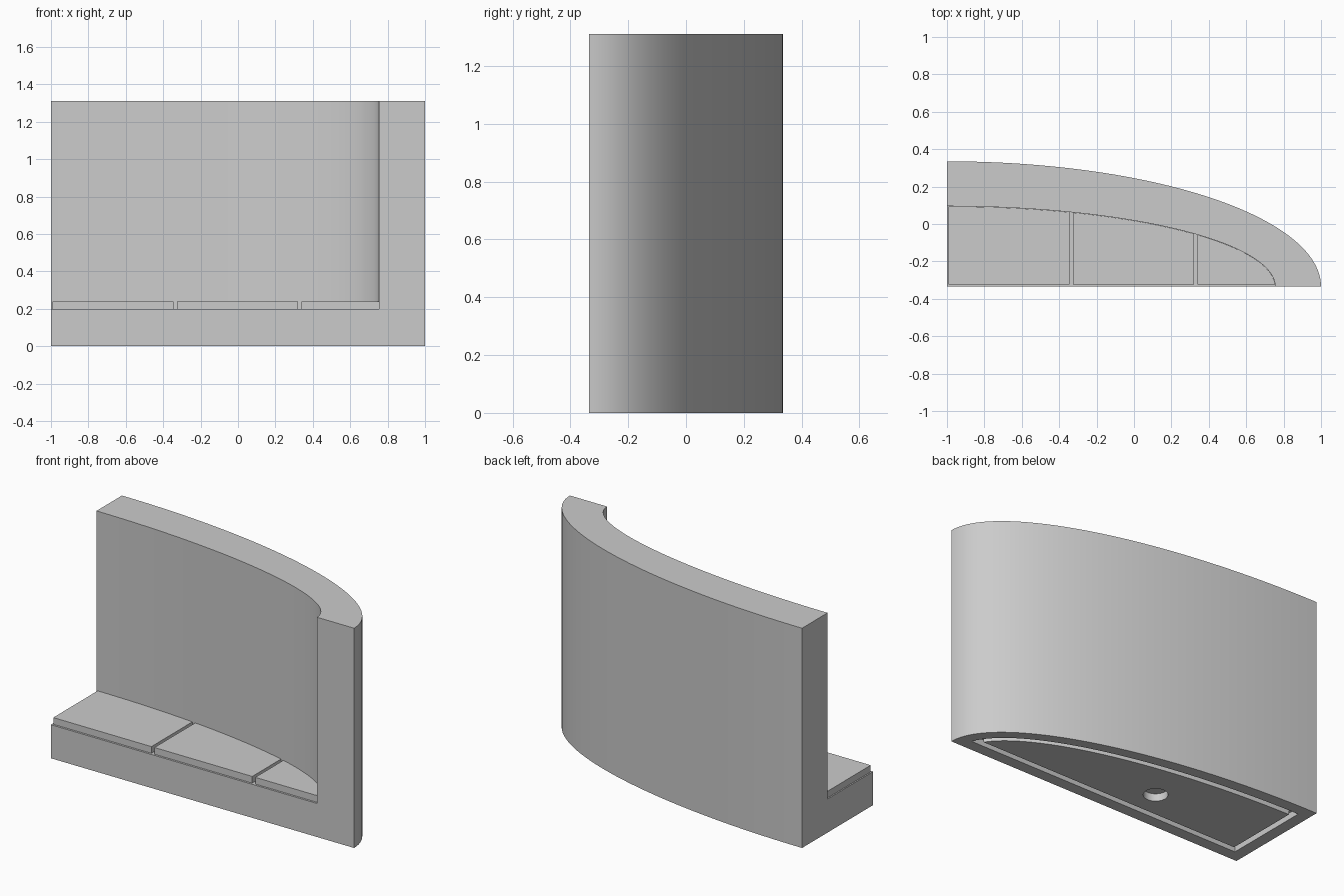
import bpy, bmesh
from math import acos, asin, cos, sin, pi

cube = bpy.data.objects.get("Cube")
if cube:
    bpy.data.objects.remove(cube, do_unlink=True)

CX, CY = -1.0, -0.335          # centre of the ellipses
OUT_RX, OUT_RY = 2.0, 0.67     # outer wall
IN_RX, IN_RY = 1.755, 0.43     # inner wall
HEIGHT, FLOOR, TILE_TOP = 1.31, 0.2, 0.24

grey = bpy.data.materials.new("plain grey")
grey.use_nodes = True
grey.diffuse_color = (0.6, 0.6, 0.6, 1)
grey.node_tree.nodes["Principled BSDF"].inputs["Base Color"].default_value = (0.6, 0.6, 0.6, 1)


def slice_profile(rx, ry, x0, x1, y0, steps=72):
    """Part of an ellipse between x0 and x1 and behind y0."""
    start = max(acos(min(x1 / rx, 1)), asin(y0 / ry))
    end = acos(x0 / rx)
    arc = [start + (end - start) * i / steps for i in range(steps + 1)]
    points = [(rx * cos(t), ry * sin(t)) for t in arc] + [(x0, y0)]
    if points[0][1] > y0 + 0.001:
        points.append((points[0][0], y0))
    return [(CX + x, CY + y) for x, y in points]


def prism(name, profile, z0, z1):
    bm = bmesh.new()
    base = bm.faces.new([bm.verts.new((x, y, z0)) for x, y in profile])
    top = bmesh.ops.extrude_face_region(bm, geom=[base])["geom"]
    bmesh.ops.translate(bm, vec=(0, 0, z1 - z0),
                        verts=[v for v in top if isinstance(v, bmesh.types.BMVert)])
    bmesh.ops.recalc_face_normals(bm, faces=bm.faces)
    mesh = bpy.data.meshes.new(name)
    bm.to_mesh(mesh)
    bm.free()
    mesh.materials.append(grey)
    obj = bpy.data.objects.new(name, mesh)
    bpy.context.collection.objects.link(obj)
    return obj


def select(obj):
    bpy.ops.object.select_all(action="DESELECT")
    obj.select_set(True)
    bpy.context.view_layer.objects.active = obj


def cut(obj, cutter):
    mod = obj.modifiers.new("cut", "BOOLEAN")
    mod.operation, mod.solver, mod.object = "DIFFERENCE", "EXACT", cutter
    select(obj)
    bpy.ops.object.modifier_apply(modifier=mod.name)
    bpy.data.objects.remove(cutter, do_unlink=True)


def inset_profile(d):
    return slice_profile(OUT_RX - d, OUT_RY - d, d, OUT_RX, d)


# Curved wall and base in one block, hollowed above the floor
body = prism("curved_wall_and_base", slice_profile(OUT_RX, OUT_RY, 0, OUT_RX, 0), 0, HEIGHT)
cut(body, prism("hollow", slice_profile(IN_RX, IN_RY, -0.05, IN_RX, -0.05), FLOOR, HEIGHT + 0.1))

# Groove running round the underside
groove = prism("groove", inset_profile(0.07), -0.05, 0.04)
cut(groove, prism("island", inset_profile(0.105), -0.1, 0.1))
cut(body, groove)

# Round socket in the underside
circle = [(-0.21 + 0.067 * cos(2 * pi * i / 40), -0.07 + 0.067 * sin(2 * pi * i / 40))
          for i in range(40)]
cut(body, prism("socket", circle, -0.05, 0.045))
select(body)
bpy.ops.object.shade_smooth_by_angle()

# Floor tiles with narrow gaps between them
spans = {"left_tile": (1.34, IN_RX), "middle_tile": (0.675, 1.32), "right_tile": (0.008, 0.655)}
for name, (x0, x1) in spans.items():
    tile = prism(name, slice_profile(IN_RX - 0.001, IN_RY - 0.001, x0, x1, 0.012), FLOOR, TILE_TOP)
    select(tile)
    bpy.ops.object.shade_smooth_by_angle()
